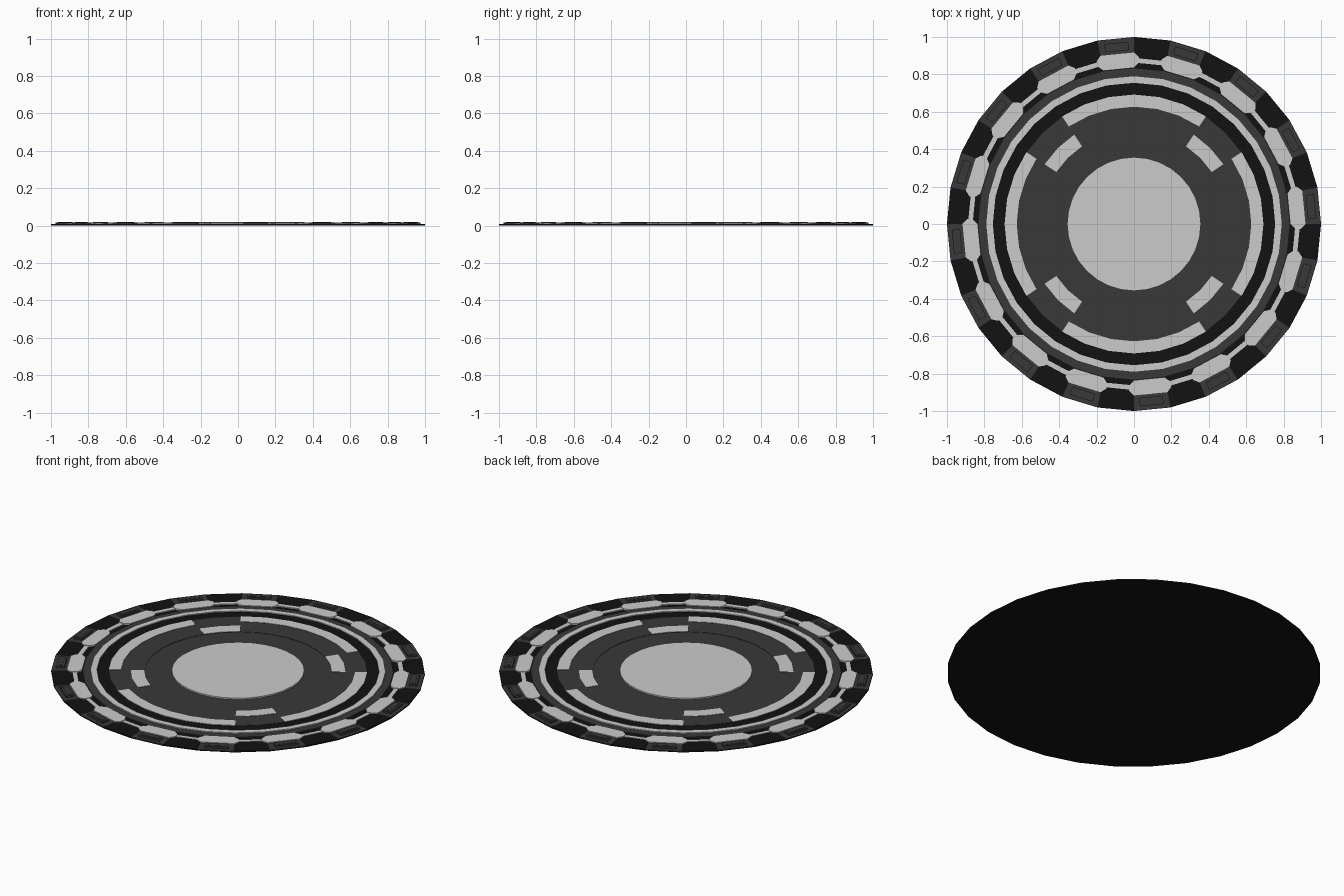
import bpy, bmesh
from math import radians, cos, sin

if "Cube" in bpy.data.objects:
    bpy.data.objects.remove(bpy.data.objects["Cube"])

N = 32
STEP = 360 / N


def material(name, v):
    m = bpy.data.materials.new(name)
    m.diffuse_color = (v, v, v, 1)
    m.use_nodes = True
    m.node_tree.nodes["Principled BSDF"].inputs["Base Color"].default_value = m.diffuse_color
    return m


BLACK = material("black", 0.006)
DARK = material("dark_grey", 0.04)


def finish(name, bm, mat):
    bmesh.ops.recalc_face_normals(bm, faces=bm.faces)
    me = bpy.data.meshes.new(name)
    bm.to_mesh(me)
    bm.free()
    if mat:
        me.materials.append(mat)
    ob = bpy.data.objects.new(name, me)
    bpy.context.collection.objects.link(ob)


def vert(bm, r, a, z):
    return bm.verts.new((r * cos(radians(a)), r * sin(radians(a)), z))


def disc(name, r, z0, z1, mat=None):
    prisms(name, [(r, i * STEP) for i in range(N)], z0, z1, mat, [0])


def ring(name, r0, r1, z0, z1, mat=None):
    # Rectangular section swept through all 32 corners
    bm = bmesh.new()
    loops = [[vert(bm, r, i * STEP, z) for r, z in
              ((r0, z0), (r1, z0), (r1, z1), (r0, z1))] for i in range(N)]
    for i in range(N):
        a, b = loops[i], loops[(i + 1) % N]
        for k in range(4):
            j = (k + 1) % 4
            bm.faces.new((a[k], a[j], b[j], b[k]))
    finish(name, bm, mat)


def prisms(name, outline, z0, z1, mat, angles):
    # Polar outline (radius, degrees) extruded and repeated at each angle
    bm = bmesh.new()
    for t in angles:
        lo = [vert(bm, r, a + t, z0) for r, a in outline]
        hi = [vert(bm, r, a + t, z1) for r, a in outline]
        bm.faces.new(lo[::-1])
        bm.faces.new(hi)
        n = len(lo)
        for i in range(n):
            j = (i + 1) % n
            bm.faces.new((lo[i], lo[j], hi[j], hi[i]))
    finish(name, bm, mat)


def arc(r0, r1, half, segs):
    angs = [-half + 2 * half * i / segs for i in range(segs + 1)]
    return [(r1, a) for a in angs] + [(r0, a) for a in reversed(angs)]


odd = [STEP / 2 + i * 2 * STEP for i in range(16)]
even = [a + STEP for a in odd]
quarters = [0, 90, 180, 270]
diagonals = [45, 135, 225, 315]

# Base plate
disc("base_plate", 1.0, 0, 0.005, BLACK)

# Rim: alternating dark tiles with raised labels, black tiles between
prisms("dark_rim_tiles", arc(0.90, 1.0, STEP / 2, 1), 0.004, 0.008, DARK, odd)
prisms("black_rim_tiles", arc(0.885, 1.0, STEP / 2, 1), 0.004, 0.008, BLACK, even)
prisms("tile_frames", arc(0.93, 0.975, 3.8, 1), 0.007, 0.018, DARK, odd)
prisms("tile_panels", arc(0.942, 0.963, 3.1, 1), 0.017, 0.02, DARK, odd)

# Chamfered light blocks joined by a thin band
h = STEP / 2
block = [(0.835, -h), (0.86, -7.3), (0.893, -7.3), (0.917, -h),
         (0.917, h), (0.893, 7.3), (0.86, 7.3), (0.835, h)]
prisms("light_blocks", block, 0.004, 0.014, None, odd)
ring("link_band", 0.863, 0.888, 0.004, 0.011)

# Concentric rings
ring("outer_dark_ring", 0.785, 0.832, 0.004, 0.012, DARK)
ring("light_ring", 0.755, 0.79, 0.004, 0.018)
ring("black_ring", 0.685, 0.757, 0.004, 0.013, BLACK)
ring("face_ring", 0.5, 0.69, 0.004, 0.014, DARK)
disc("inner_face", 0.502, 0.004, 0.012, DARK)

# Light inlays and centre
prisms("long_arcs", arc(0.627, 0.692, 3 * STEP, 6), 0.01, 0.016, None, quarters)
prisms("short_arcs", arc(0.5, 0.575, STEP, 2), 0.01, 0.016, None, diagonals)
disc("centre_disc", 0.355, 0.01, 0.02)
